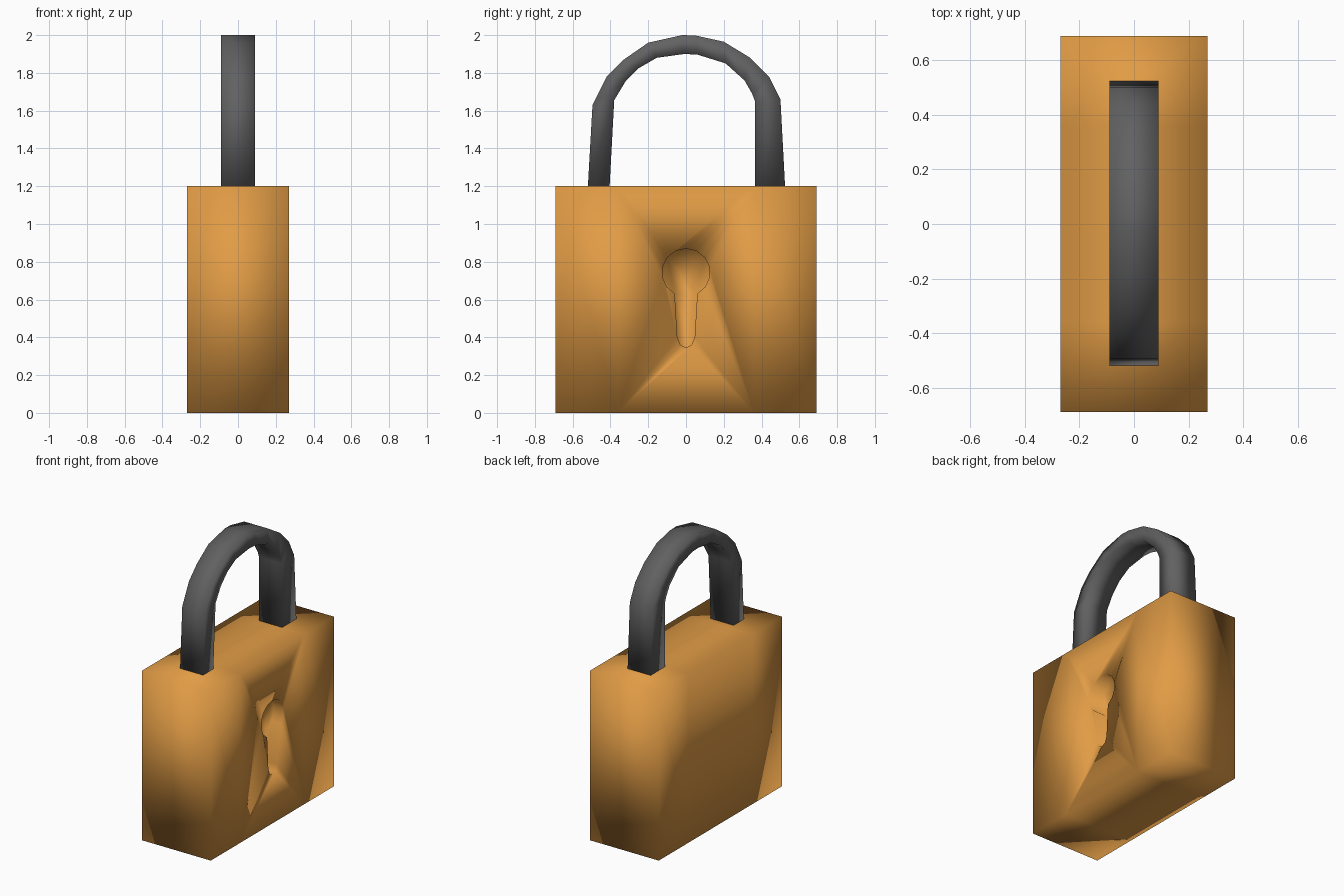
import bpy, bmesh, math

if "Cube" in bpy.data.objects:
    bpy.data.objects.remove(bpy.data.objects["Cube"])


def finish(name, bm, color=None):
    bmesh.ops.recalc_face_normals(bm, faces=bm.faces[:])
    for f in bm.faces:
        f.smooth = True
    mesh = bpy.data.meshes.new(name)
    bm.to_mesh(mesh)
    bm.free()
    obj = bpy.data.objects.new(name, mesh)
    bpy.context.collection.objects.link(obj)
    if color:
        mat = bpy.data.materials.new(name + "_material")
        mat.diffuse_color = (*color, 1)
        mat.use_nodes = True
        mat.node_tree.nodes["Principled BSDF"].inputs["Base Color"].default_value = mat.diffuse_color
        mesh.materials.append(mat)
    return obj


# Body: box with two loops either side of the keyhole
bm = bmesh.new()
bmesh.ops.create_cube(bm, size=1)
for v in bm.verts:
    v.co.x *= 0.54
    v.co.y *= 1.38
    v.co.z = (v.co.z + 0.5) * 1.2
for y in (-0.36, 0.36):
    bmesh.ops.bisect_plane(bm, geom=bm.verts[:] + bm.edges[:] + bm.faces[:],
                           plane_co=(0, y, 0), plane_no=(0, 1, 0))
body = finish("body", bm, (0.75, 0.33, 0.06))

# Keyhole cutter: round top with a rounded slot, on the +x face only
profile = [(0.127 * math.cos(a), 0.743 + 0.127 * math.sin(a))
           for a in (math.radians(-62 + 304 * i / 12) for i in range(13))]
profile += [(-0.046, 0.40), (-0.03, 0.36), (0, 0.345), (0.03, 0.36), (0.046, 0.40)]
bm = bmesh.new()
face = bm.faces.new([bm.verts.new((0.19, y, z)) for y, z in profile])
ext = bmesh.ops.extrude_face_region(bm, geom=[face])
bmesh.ops.translate(bm, vec=(0.2, 0, 0),
                    verts=[g for g in ext["geom"] if isinstance(g, bmesh.types.BMVert)])
# Keep the floor face that the extrusion may drop
if not any(all(abs(v.co.x - 0.19) < 1e-5 for v in f.verts) for f in bm.faces):
    bmesh.ops.holes_fill(bm, edges=[e for e in bm.edges if e.is_boundary], sides=0)
cutter = finish("keyhole_cutter", bm, (0.75, 0.33, 0.06))
cutter.hide_render = True
cutter.hide_viewport = True
cut = body.modifiers.new("keyhole", "BOOLEAN")
cut.operation = "DIFFERENCE"
cut.solver = "EXACT"
cut.object = cutter

# Shackle: flat-sided bar following paired outer and inner points (y, z)
pairs = [((-0.52, 1.19), (-0.405, 1.19)), ((-0.495, 1.63), (-0.38, 1.655)),
         ((-0.42, 1.78), (-0.32, 1.755)), ((-0.33, 1.87), (-0.25, 1.825)),
         ((-0.20, 1.96), (-0.155, 1.88)), ((-0.02, 2.0), (-0.01, 1.90)),
         ((0.05, 1.998), (0.06, 1.897)), ((0.20, 1.965), (0.21, 1.85)),
         ((0.34, 1.88), (0.31, 1.76)), ((0.44, 1.78), (0.35, 1.69)),
         ((0.50, 1.66), (0.365, 1.65)), ((0.525, 1.19), (0.365, 1.19))]
bm = bmesh.new()
rings = [[bm.verts.new((x, y, z)) for x, (y, z) in
          ((-0.09, o), (0.09, o), (0.09, i), (-0.09, i))] for o, i in pairs]
for a, b in zip(rings, rings[1:]):
    for k in range(4):
        n = (k + 1) % 4
        bm.faces.new((a[k], a[n], b[n], b[k]))
bm.faces.new(rings[0])
bm.faces.new(rings[-1])
finish("shackle", bm, (0.12, 0.12, 0.12))
